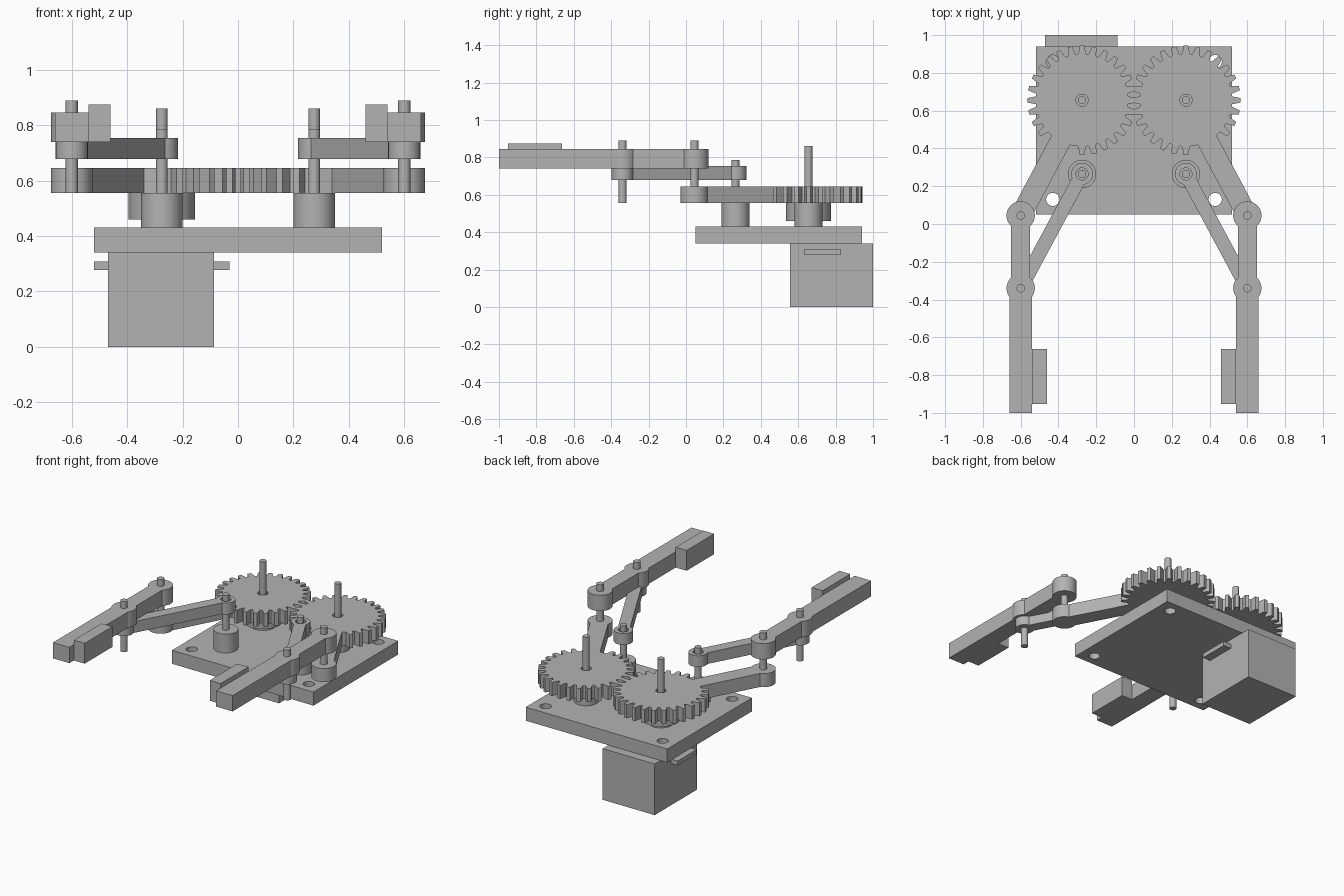
import bpy
import bmesh
from math import sin, cos, asin, atan2, pi, radians, hypot

if "Cube" in bpy.data.objects:
    bpy.data.objects.remove(bpy.data.objects["Cube"])

grey = bpy.data.materials.new("plain grey")
grey.use_nodes = True
grey.diffuse_color = (0.45, 0.45, 0.45, 1)
grey.node_tree.nodes["Principled BSDF"].inputs["Base Color"].default_value = (0.45, 0.45, 0.45, 1)
parts = []


def plate(name, loops, z0, z1):
    """Extrude flat outlines (inner loops become holes) from z0 to z1."""
    curve = bpy.data.curves.new(name, "CURVE")
    curve.dimensions = "2D"
    curve.fill_mode = "BOTH"
    curve.extrude = (z1 - z0) / 2
    for loop in loops:
        spline = curve.splines.new("POLY")
        spline.points.add(len(loop) - 1)
        for p, (x, y) in zip(spline.points, loop):
            p.co = (x, y, 0, 1)
        spline.use_cyclic_u = True
    temp = bpy.data.objects.new(name + "_outline", curve)
    bpy.context.collection.objects.link(temp)
    graph = bpy.context.evaluated_depsgraph_get()
    mesh = bpy.data.meshes.new_from_object(temp.evaluated_get(graph))
    bpy.data.objects.remove(temp)
    bpy.data.curves.remove(curve)
    bm = bmesh.new()
    bm.from_mesh(mesh)
    bmesh.ops.remove_doubles(bm, verts=bm.verts, dist=0.0001)
    bmesh.ops.translate(bm, verts=bm.verts, vec=(0, 0, (z0 + z1) / 2))
    bmesh.ops.recalc_face_normals(bm, faces=bm.faces)
    bm.to_mesh(mesh)
    bm.free()
    mesh.materials.clear()
    mesh.materials.append(grey)
    obj = bpy.data.objects.new(name, mesh)
    bpy.context.collection.objects.link(obj)
    parts.append(obj)
    return obj


def arc(cx, cy, r, a0, a1, n=24):
    return [(cx + r * cos(a0 + (a1 - a0) * i / n), cy + r * sin(a0 + (a1 - a0) * i / n))
            for i in range(n + 1)]


def circle(c, r, n=32):
    return arc(c[0], c[1], r, 0, 2 * pi, n)[:-1]


def rect(x0, x1, y0, y1):
    return [(x0, y0), (x1, y0), (x1, y1), (x0, y1)]


def place(points, origin, angle):
    """Rotate points so that local +x runs along angle, then move to origin."""
    c, s = cos(angle), sin(angle)
    return [(origin[0] + x * c - y * s, origin[1] + x * s + y * c) for x, y in points]


def link_outline(length, r, half):
    """Bar along +x with a round eye at each end."""
    a = asin(half / r)
    return arc(0, 0, r, a, 2 * pi - a) + arc(length, 0, r, a - pi, pi - a)


def gear_outline(length, r, half, arm_angle, teeth=28, root=0.245, tip=0.29):
    """Toothed disc with a lever along local +x; arm_angle fixes the tooth phase."""
    start = asin(half / root)
    pts = []
    step = 2 * pi / teeth
    for k in range(teeth + 1):
        a = (k * step - arm_angle) % (2 * pi)
        if start + 0.1 < a < 2 * pi - start - 0.1:
            pts.append((a, [(root, -0.085), (tip, -0.04), (tip, 0.04), (root, 0.085)]))
    pts.sort(key=lambda t: t[0])
    out = [(root * cos(start), half)]
    last = None
    for a, tooth in pts:
        if last is not None and a - last < 0.01:
            continue
        last = a
        out += [(q * cos(a + d), q * sin(a + d)) for q, d in tooth]
    out.append((root * cos(start), -half))
    e = asin(half / r)
    return out + arc(length, 0, r, e - pi, pi - e)


# Base plate with four screw holes
holes = [circle((x, y), 0.035) for x in (-0.43, 0.43) for y in (0.13, 0.86)]
plate("base_plate", [rect(-0.52, 0.52, 0.05, 0.94)] + holes, 0.34, 0.43)

# Servo motor under the plate
plate("servo_body", [rect(-0.47, -0.087, 0.555, 1.0)], 0, 0.34)
plate("servo_tab_outer", [rect(-0.52, -0.47, 0.63, 0.83)], 0.278, 0.308)
plate("servo_tab_inner", [rect(-0.087, -0.03, 0.63, 0.83)], 0.278, 0.308)
plate("servo_horn", [circle((-0.275, 0.655), 0.12, 48)], 0.46, 0.555)

# Mirrored gripper mechanism
gear_c, pillar_c = (0.275, 0.655), (0.275, 0.265)
elbow_c, knuckle_c = (0.6, 0.045), (0.6, -0.34)
for s, side in ((1, "left"), (-1, "right")):
    def part(name, loops, z0, z1):
        plate(side + "_" + name, [[(s * x, y) for x, y in lp] for lp in loops], z0, z1)

    # Gear with its lever
    dx, dy = elbow_c[0] - gear_c[0], elbow_c[1] - gear_c[1]
    ang = atan2(dy, dx)
    lever = place(gear_outline(hypot(dx, dy), 0.075, 0.055, ang), gear_c, ang)
    part("gear_lever", [lever, circle(gear_c, 0.032)], 0.555, 0.645)
    part("gear_spacer", [circle(gear_c, 0.075)], 0.43, 0.555)
    part("gear_shaft", [circle(gear_c, 0.021)], 0.43, 0.86)

    # Idler link on its pillar
    dx, dy = knuckle_c[0] - pillar_c[0], knuckle_c[1] - pillar_c[1]
    bar = place(link_outline(hypot(dx, dy), 0.058, 0.037), pillar_c, atan2(dy, dx))
    part("idler_link", [bar, circle(pillar_c, 0.032)], 0.678, 0.753)
    part("idler_pillar", [circle(pillar_c, 0.075)], 0.43, 0.555)
    part("idler_pin", [circle(pillar_c, 0.021)], 0.555, 0.787)

    # Finger: two eyes and a straight jaw
    a, b = asin(0.05 / 0.075), asin(0.06 / 0.075)
    half = arc(0, elbow_c[1], 0.075, pi / 2, a - pi / 2)
    half += arc(0, knuckle_c[1], 0.075, pi / 2 - a, b - pi / 2, 8) + [(0.06, -1)]
    outline = half + [(-x, y) for x, y in reversed(half[1:])]
    part("finger", [[(x + 0.6, y) for x, y in outline]], 0.74, 0.845)
    part("grip_pad", [rect(0.46, 0.54, -0.953, -0.663)], 0.74, 0.875)

    # Joint pins
    part("elbow_pin", [circle(elbow_c, 0.022)], 0.555, 0.89)
    part("knuckle_pin", [circle(knuckle_c, 0.022)], 0.555, 0.89)

# Smooth round sides, sharp edges kept
bpy.ops.object.select_all(action="DESELECT")
for obj in parts:
    obj.select_set(True)
bpy.context.view_layer.objects.active = parts[0]
bpy.ops.object.shade_smooth_by_angle(angle=radians(30))
